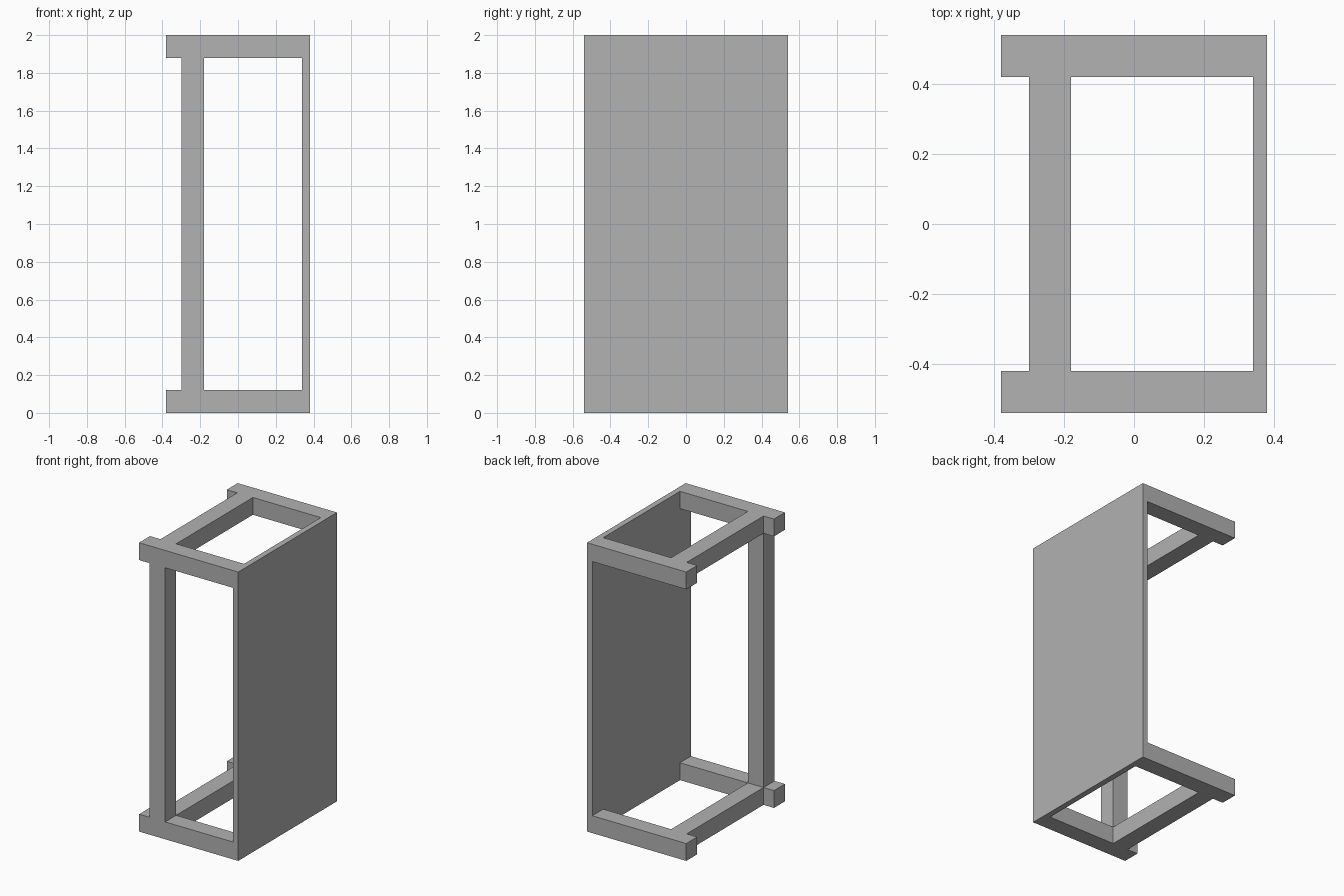
import bpy
import bmesh

cube = bpy.data.objects.get("Cube")
if cube:
    bpy.data.objects.remove(cube, do_unlink=True)

# Overall size
HEIGHT = 2.0
HALF_X, HALF_Y = 0.38, 0.54
BAR = 0.12                      # thickness of rails, crossbars and post
PANEL_X = HALF_X - 0.04         # inner face of the side panel
BAR_X0, BAR_X1 = -0.30, -0.18   # crossbar and post position
RAIL_Y = HALF_Y - BAR           # inner face of the rails

GREY = (0.445, 0.445, 0.445, 1.0)
grey = bpy.data.materials.new("plain_grey")
grey.use_nodes = True
grey.diffuse_color = GREY
grey.node_tree.nodes["Principled BSDF"].inputs["Base Color"].default_value = GREY


def prism(name, outline, z0, z1):
    """Extrude a flat xy outline from z0 up to z1."""
    bm = bmesh.new()
    base = bm.faces.new([bm.verts.new((x, y, z0)) for x, y in outline])
    top = bmesh.ops.extrude_face_region(bm, geom=[base], use_keep_orig=True)["geom"]
    for v in top:
        if isinstance(v, bmesh.types.BMVert):
            v.co.z = z1
    bmesh.ops.recalc_face_normals(bm, faces=bm.faces)
    mesh = bpy.data.meshes.new(name)
    bm.to_mesh(mesh)
    bm.free()
    mesh.materials.append(grey)
    obj = bpy.data.objects.new(name, mesh)
    bpy.context.collection.objects.link(obj)
    return obj


def rectangle(x0, x1, y0, y1):
    return [(x0, y0), (x1, y0), (x1, y1), (x0, y1)]


# H-shaped frame: two rails joined by a crossbar, front half mirrored to the back
half = [(BAR_X0, -RAIL_Y), (-HALF_X, -RAIL_Y), (-HALF_X, -HALF_Y),
        (PANEL_X, -HALF_Y), (PANEL_X, -RAIL_Y), (BAR_X1, -RAIL_Y)]
frame = half + [(x, -y) for x, y in reversed(half)]
prism("bottom_frame", frame, 0, BAR)
prism("top_frame", frame, HEIGHT - BAR, HEIGHT)

# Full-height side panel
prism("side_panel", rectangle(PANEL_X, HALF_X, -HALF_Y, HALF_Y), 0, HEIGHT)

# Single post at the front
prism("front_post", rectangle(BAR_X0, BAR_X1, -HALF_Y, -RAIL_Y), BAR, HEIGHT - BAR)
